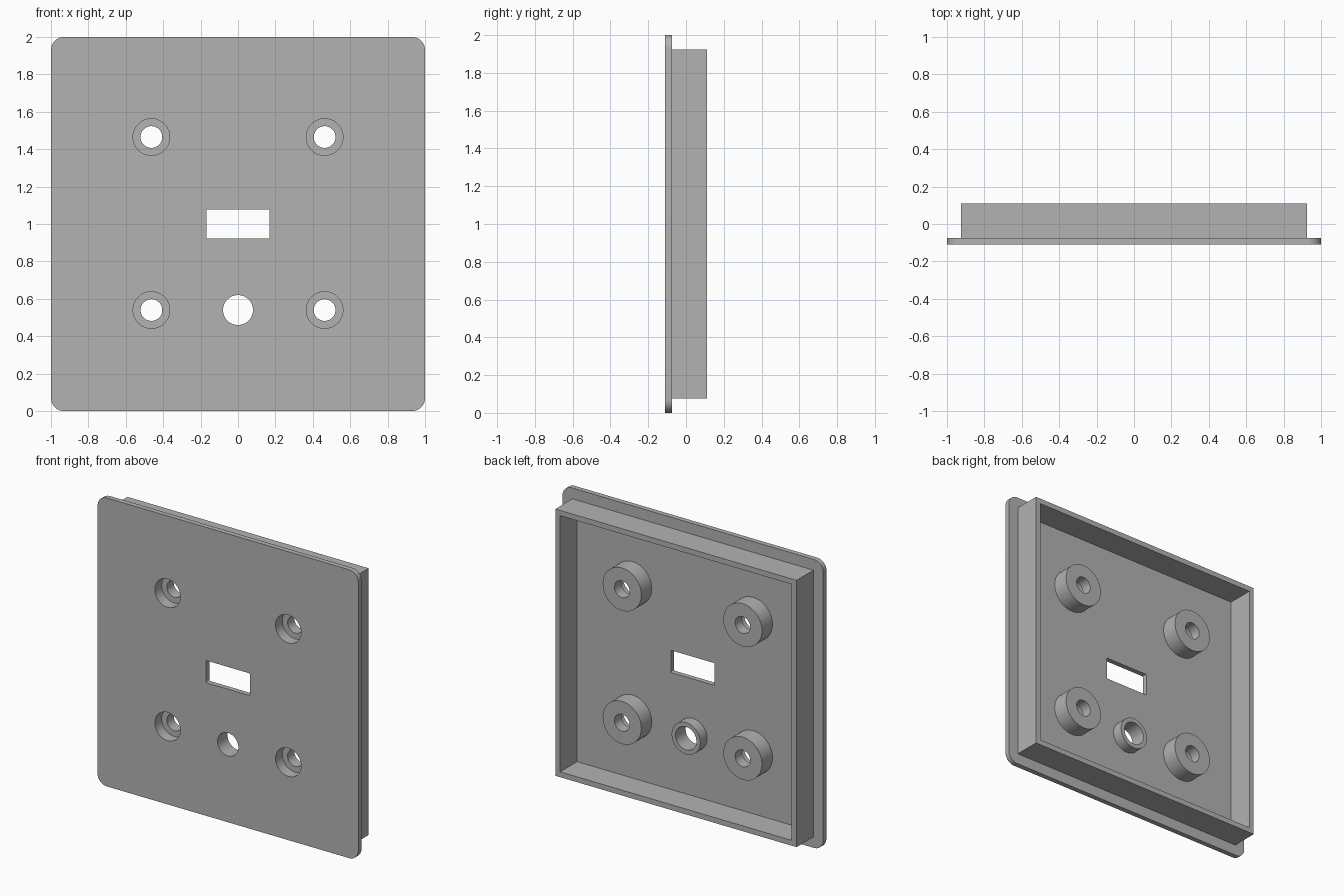
import bpy
import bmesh
from math import radians, pi
from mathutils import Matrix, Vector

if "Cube" in bpy.data.objects:
    bpy.data.objects.remove(bpy.data.objects["Cube"], do_unlink=True)

FRONT, FLOOR, BACK = -0.11, -0.075, 0.11   # depth levels along y
MID = 1.0                                  # height of the plate centre

grey = bpy.data.materials.new("grey plastic")
grey.use_nodes = True
grey.diffuse_color = (0.45, 0.45, 0.45, 1)
grey.node_tree.nodes["Principled BSDF"].inputs["Base Color"].default_value = (0.45, 0.45, 0.45, 1)


def finish(name, bm):
    mesh = bpy.data.meshes.new(name)
    bm.to_mesh(mesh)
    bm.free()
    mesh.materials.append(grey)
    obj = bpy.data.objects.new(name, mesh)
    bpy.context.collection.objects.link(obj)
    return obj


def block(name, half_x, half_z, y0, y1, radius=0.0):
    """Upright box centred on the plate, with optional rounded corners."""
    bm = bmesh.new()
    bmesh.ops.create_cube(bm, size=1)
    bmesh.ops.scale(bm, vec=Vector((2 * half_x, y1 - y0, 2 * half_z)), verts=bm.verts)
    bmesh.ops.translate(bm, vec=Vector((0, (y0 + y1) / 2, MID)), verts=bm.verts)
    if radius:
        corners = [e for e in bm.edges
                   if abs(e.verts[0].co.y - e.verts[1].co.y) > 0.5 * (y1 - y0)]
        bmesh.ops.bevel(bm, geom=corners, offset=radius, segments=10,
                        profile=0.5, affect='EDGES')
    return finish(name, bm)


def cylinder(name, x, z, radius, y0, y1):
    """Cylinder running front to back."""
    bm = bmesh.new()
    place = Matrix.Translation((x, (y0 + y1) / 2, z)) @ Matrix.Rotation(pi / 2, 4, 'X')
    bmesh.ops.create_cone(bm, cap_ends=True, segments=64, radius1=radius,
                          radius2=radius, depth=y1 - y0, matrix=place)
    return finish(name, bm)


def combine(target, tool, operation):
    """Apply a boolean and discard the tool."""
    mod = target.modifiers.new(operation.lower(), 'BOOLEAN')
    mod.operation = operation
    mod.solver = 'EXACT'
    mod.object = tool
    bpy.context.view_layer.objects.active = target
    bpy.ops.object.modifier_apply(modifier=mod.name)
    bpy.data.objects.remove(tool, do_unlink=True)


# Face plate with the deep rim behind it
plate = block("wall_plate", 1.0, 1.0, FRONT, FLOOR, radius=0.07)
rim = block("rim", 0.925, 0.925, FLOOR - 0.015, BACK)
combine(rim, block("rim_hollow", 0.888, 0.888, FLOOR - 0.1, BACK + 0.1), 'DIFFERENCE')
combine(plate, rim, 'UNION')

# Four counterbored screw bosses
for x in (-0.463, 0.463):
    for z in (MID - 0.46, MID + 0.465):
        combine(plate, cylinder("screw_boss", x, z, 0.148, FLOOR - 0.015, 0.04), 'UNION')
        combine(plate, cylinder("counterbore", x, z, 0.098, FRONT - 0.1, -0.035), 'DIFFERENCE')
        combine(plate, cylinder("screw_hole", x, z, 0.058, FRONT - 0.2, BACK), 'DIFFERENCE')

# Cable collar and its opening
combine(plate, cylinder("collar", 0, 0.54, 0.11, FLOOR - 0.015, 0.0), 'UNION')
combine(plate, cylinder("cable_hole", 0, 0.54, 0.08, FRONT - 0.1, BACK), 'DIFFERENCE')

# Rectangular slot
combine(plate, block("slot", 0.168, 0.077, FRONT - 0.1, BACK, radius=0.006), 'DIFFERENCE')

bpy.ops.object.select_all(action='DESELECT')
plate.select_set(True)
bpy.context.view_layer.objects.active = plate
bpy.ops.object.shade_smooth_by_angle(angle=radians(30))
